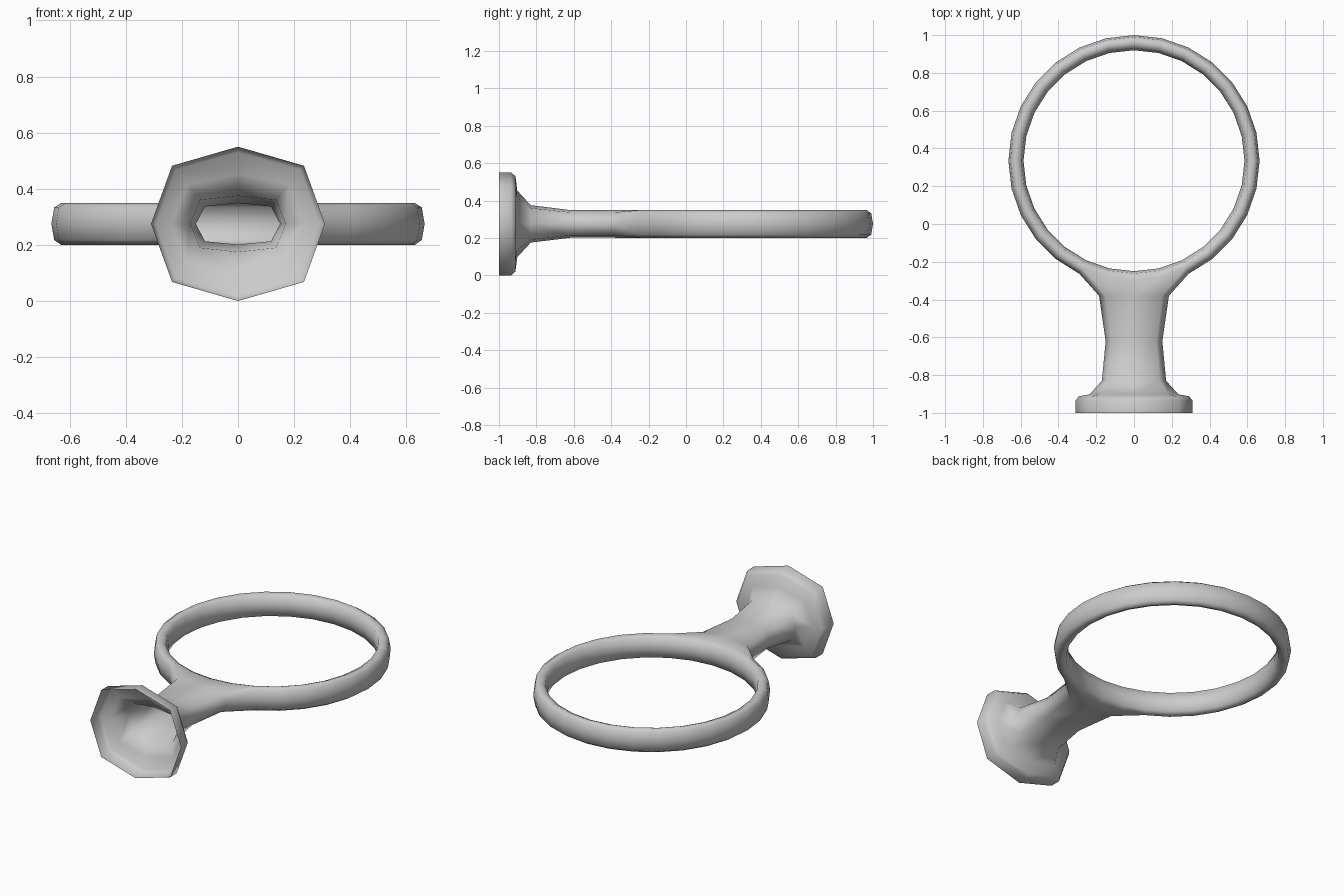
import bpy, bmesh, math

if "Cube" in bpy.data.objects:
    bpy.data.objects.remove(bpy.data.objects["Cube"])

ZC, YC, N = 0.275, 0.335, 28
bm = bmesh.new()

# Ring: rounded section (radius, height) swept round; index 0-4 is the outer side
section = [(0.63, 0.075), (0.655, 0.058), (0.665, 0), (0.655, -0.058),
           (0.63, -0.075), (0.597, -0.06), (0.585, 0), (0.597, 0.06)]
ring = []
for k in range(N):
    a = 2 * math.pi * k / N - math.pi / 2
    ring.append([bm.verts.new((r * math.cos(a), YC + r * math.sin(a), ZC + z))
                 for r, z in section])
for k in range(N):
    p, q = ring[k], ring[(k + 1) % N]
    for i in range(8):
        # leave the outer wall open where the hollow stem joins
        if k in (N - 2, N - 1, 0, 1) and i < 4:
            continue
        j = (i + 1) % 8
        bm.faces.new((p[i], q[i], q[j], p[j]))

# Stem and flange: open eight-sided shell
# (y, half width, corner x, corner z, half height)
stations = [(-1.0, 0.31, 0.235, 0.207, 0.275),
            (-0.935, 0.31, 0.235, 0.207, 0.275),
            (-0.912, 0.292, 0.222, 0.193, 0.255),
            (-0.902, 0.235, 0.18, 0.14, 0.178),
            (-0.83, 0.17, 0.135, 0.085, 0.1),
            (-0.62, 0.15, 0.118, 0.062, 0.074),
            (-0.38, 0.185, 0.15, 0.062, 0.074)]
loops = []
for y, w, cx, cz, h in stations:
    pts = [(0, h), (cx, cz), (w, 0), (cx, -cz),
           (0, -h), (-cx, -cz), (-w, 0), (-cx, cz)]
    loops.append([bm.verts.new((x, y, ZC + z)) for x, z in pts])
for a, b in zip(loops, loops[1:]):
    for i in range(8):
        j = (i + 1) % 8
        bm.faces.new((a[i], a[j], b[j], b[i]))

# Blend the stem into the open part of the ring
hole = [ring[k][0] for k in (0, 1, 2)] + [ring[2][i] for i in (1, 2, 3)]
hole += [ring[k][4] for k in (2, 1, 0, -1, -2)]
hole += [ring[-2][i] for i in (3, 2, 1)] + [ring[-2][0], ring[-1][0]]
end = loops[-1]
for i in range(8):
    a, b = end[i], end[(i + 1) % 8]
    r0, r1, r2 = (hole[(2 * i + n) % 16] for n in range(3))
    for f in ((a, r1, r0), (a, b, r1), (b, r2, r1)):
        bm.faces.new(f)

bmesh.ops.recalc_face_normals(bm, faces=bm.faces[:])
mesh = bpy.data.meshes.new("ring_with_stem")
bm.to_mesh(mesh)
bm.free()
obj = bpy.data.objects.new("ring_with_stem", mesh)
bpy.context.collection.objects.link(obj)
bpy.context.view_layer.objects.active = obj
obj.select_set(True)
bpy.ops.object.shade_smooth_by_angle(angle=math.radians(65))
